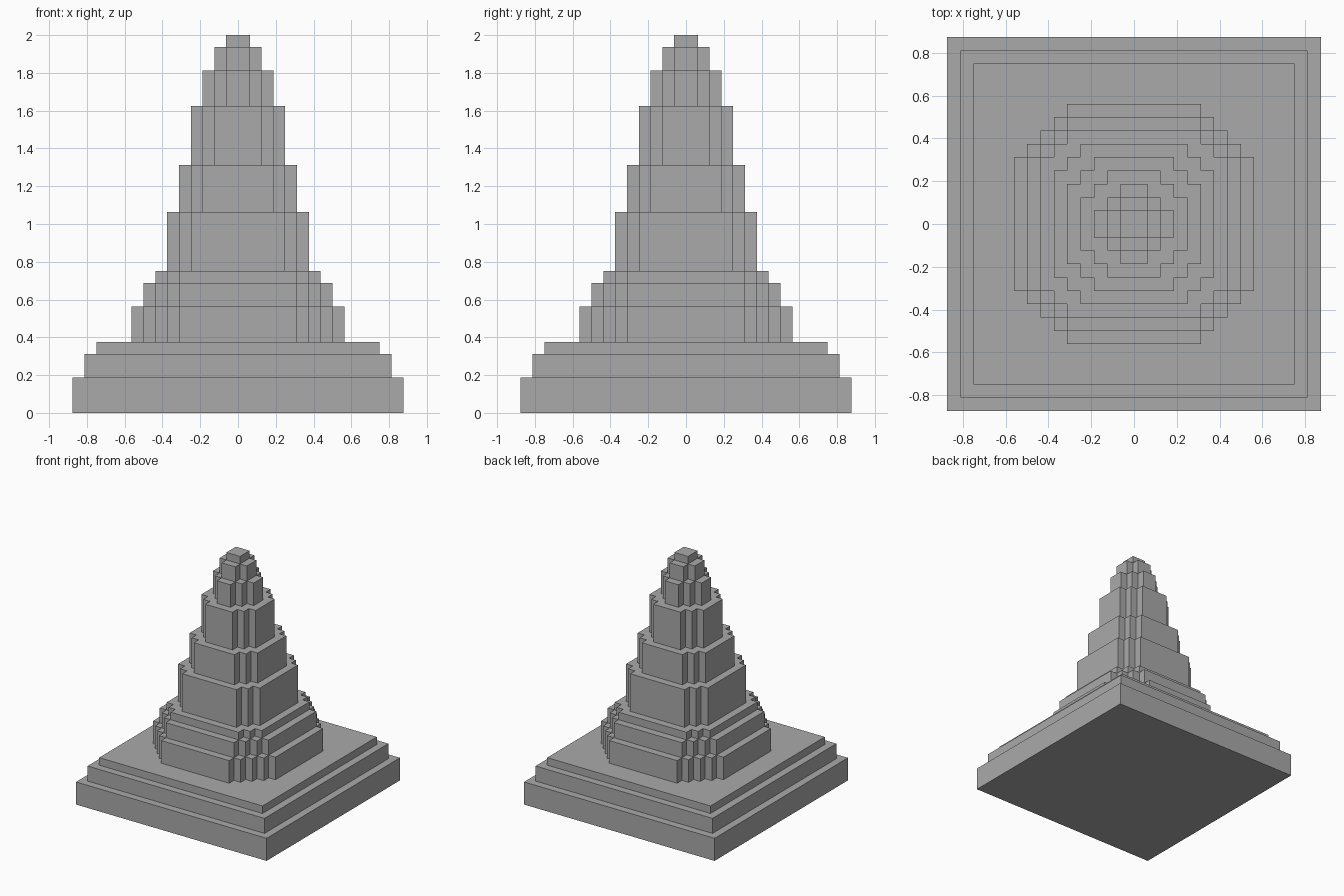
import bpy
import bmesh

U = 1 / 16  # modelling grid step

cube = bpy.data.objects.get("Cube")
if cube:
    bpy.data.objects.remove(cube, do_unlink=True)

stone = bpy.data.materials.new("grey_stone")
stone.use_nodes = True
colour = (0.4, 0.4, 0.4, 1)
stone.diffuse_color = colour
stone.node_tree.nodes["Principled BSDF"].inputs["Base Color"].default_value = colour


def outline(reach, flat):
    """Plan of a tier: flat sides joined by staircase corners."""
    corner = []
    for x in range(reach, flat - 1, -1):
        y = reach + flat - x
        corner.append((x, y))
        if x > flat:
            corner.append((x - 1, y))
    points = []
    for _ in range(4):  # repeat the corner by quarter turns
        points += corner
        corner = [(-y, x) for x, y in corner]
    return points


def add_tier(name, reach, flat, bottom, top):
    bm = bmesh.new()
    verts = [bm.verts.new((x * U, y * U, bottom * U)) for x, y in outline(reach, flat)]
    base = bm.faces.new(verts)
    side = bmesh.ops.extrude_face_region(bm, geom=[base], use_keep_orig=True)
    raised = [v for v in side["geom"] if isinstance(v, bmesh.types.BMVert)]
    bmesh.ops.translate(bm, vec=(0, 0, (top - bottom) * U), verts=raised)
    bmesh.ops.recalc_face_normals(bm, faces=bm.faces)
    mesh = bpy.data.meshes.new(name)
    bm.to_mesh(mesh)
    bm.free()
    mesh.materials.append(stone)
    bpy.context.collection.objects.link(bpy.data.objects.new(name, mesh))


# name, half width, half length of the flat side, top height (grid steps)
tiers = [
    ("plinth_lower", 14, 14, 3),
    ("plinth_middle", 13, 13, 5),
    ("plinth_upper", 12, 12, 6),
    ("foot_lower", 9, 5, 9),
    ("foot_middle", 8, 5, 11),
    ("foot_upper", 7, 5, 12),
    ("tower_lower", 6, 4, 17),
    ("tower_middle", 5, 3, 21),
    ("tower_upper", 4, 2, 26),
    ("spire_lower", 3, 1, 29),
    ("spire_upper", 2, 1, 31),
    ("cap", 1, 1, 32),
]
bottom = 0
for name, reach, flat, top in tiers:
    add_tier(name, reach, flat, bottom, top)
    bottom = top
